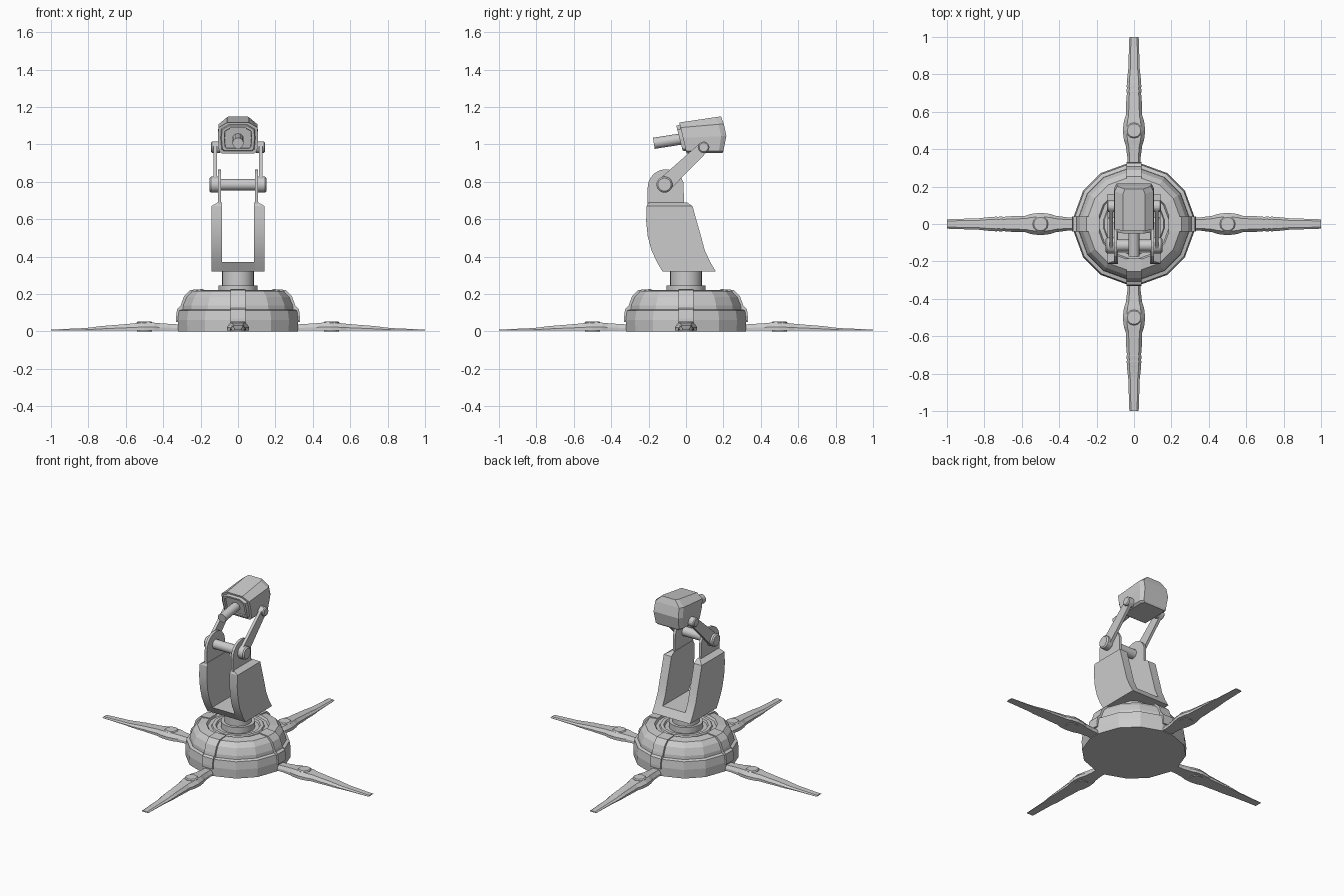
import bpy, bmesh, math
from mathutils import Vector

if "Cube" in bpy.data.objects:
    bpy.data.objects.remove(bpy.data.objects["Cube"])


def finish(name, bm, smooth=None):
    bmesh.ops.recalc_face_normals(bm, faces=bm.faces)
    me = bpy.data.meshes.new(name)
    bm.to_mesh(me)
    bm.free()
    ob = bpy.data.objects.new(name, me)
    bpy.context.collection.objects.link(ob)
    if smooth:
        bpy.ops.object.select_all(action='DESELECT')
        ob.select_set(True)
        bpy.context.view_layer.objects.active = ob
        bpy.ops.object.shade_smooth_by_angle(angle=math.radians(smooth))
    return ob


def loft(name, sections, smooth=None):
    """Skin closed sections (even point count), capping both ends with strips."""
    bm = bmesh.new()
    rings = [[bm.verts.new(p) for p in s] for s in sections]
    n = len(rings[0])
    for a, b in zip(rings, rings[1:]):
        for i in range(n):
            j = (i + 1) % n
            bm.faces.new((a[i], a[j], b[j], b[i]))
    for r in (rings[0], rings[-1]):
        for i in range(n // 2 - 1):
            bm.faces.new((r[i], r[i + 1], r[n - 2 - i], r[n - 1 - i]))
    return finish(name, bm, smooth)


def lathe(name, profile, angles, smooth=None):
    secs = [[(r * math.cos(a), r * math.sin(a), z) for a in angles] for r, z in profile]
    return loft(name, secs, smooth)


def rod(name, a, b, r, sides=16, bevel=0.0):
    """Cylinder between two points, optionally with bevelled ends."""
    a, b = Vector(a), Vector(b)
    d = (b - a).normalized()
    q = d.to_track_quat('Z', 'Y')
    L = (b - a).length
    prof = [(r, 0), (r, L)]
    if bevel:
        prof = [(r - bevel, 0), (r, bevel), (r, L - bevel), (r - bevel, L)]
    secs = [[a + q @ Vector((k * math.cos(t), k * math.sin(t), h))
             for t in (2 * math.pi * i / sides for i in range(sides))] for k, h in prof]
    return loft(name, secs, 35)


def slab(name, pts, x0, x1, smooth=None):
    """Side profile (y, z) extruded along x."""
    return loft(name, [[(x, y, z) for y, z in pts] for x in (x0, x1)], smooth)


# domed base with faceted sides and stepped top
facets = [math.radians(90 * k + a) for k in range(4) for a in (7, 33, 57, 83)]
shell = [(.322, 0), (.325, .06), (.318, .112), (.298, .118), (.296, .14),
         (.278, .185), (.25, .215), (.195, .222), (.187, .208), (.165, .208),
         (.16, .217), (.138, .217), (.132, .205), (.1, .205)]
lathe("base_dome", shell, facets)

# four ribs over the dome
rib = [(.318, .05), (.332, .05), (.332, .07), (.326, .118), (.308, .126),
       (.304, .145), (.288, .19), (.255, .222), (.185, .227), (.185, .2),
       (.25, .2), (.28, .15), (.29, .1), (.3, .06)]
for k in range(4):
    ob = slab("base_rib", [(-r, z) for r, z in rib], -.04, .04)
    ob.rotation_euler.z = k * math.pi / 2

# four tapering legs, each with a raised round joint and a foot pad
stations = [(.28, .036, .036), (.36, .036, .04), (.42, .044, .044), (.45, .054, .047),
            (.5, .06, .048), (.55, .054, .044), (.58, .044, .041), (.65, .042, .035),
            (.7, .038, .031), (.705, .04, .031), (.73, .038, .028), (.735, .04, .028),
            (.76, .036, .025), (.765, .038, .024), (.8, .034, .02), (.82, .031, .018),
            (1.0, .025, .01)]
for k in range(4):
    leg = loft("leg", [[(w, -r, .004), (w, -r, h * .5), (w * .65, -r, h),
                        (-w * .65, -r, h), (-w, -r, h * .5), (-w, -r, .004)]
                       for r, w, h in stations])
    joint = rod("leg_joint", (0, -.5, .03), (0, -.5, .053), .042, 12, .006)
    pad = rod("foot_pad", (0, -.5, 0), (0, -.5, .02), .04, 12)
    for ob in (leg, joint, pad):
        ob.rotation_euler.z = k * math.pi / 2

# swivel collar and post
rod("swivel_collar", (0, 0, .2), (0, 0, .245), .105, 24)
rod("swivel_post", (0, 0, .24), (0, 0, .325), .085, 24)

# curved yoke: floor and two cheeks
front = [(-.125, .32), (-.155, .37), (-.185, .435), (-.205, .51), (-.213, .59), (-.21, .67)]
back = [(.035, .67), (.057, .59), (.08, .51), (.1, .435), (.13, .37), (.16, .32)]
slab("yoke_floor", [front[0], front[1], back[-2], back[-1]], -.09, .09)
hub, pin = Vector((-.115, .785)), Vector((.095, .985))
for s in (1, -1):
    slab("yoke_cheek", front + back, s * .085, s * .143, 30)
    # bevelled shoulder narrowing to the ear plate
    loft("yoke_shoulder", [
        [(s * .085, -.21, .67), (s * .143, -.21, .67), (s * .143, .035, .67), (s * .085, .035, .67)],
        [(s * .087, -.2, .69), (s * .108, -.2, .69), (s * .108, .005, .69), (s * .087, .005, .69)]])
    ear = [(-.205, .68), (-.01, .68)] + [
        (-.1075 + .0975 * math.cos(math.pi * i / 11), .77 + .097 * math.sin(math.pi * i / 11))
        for i in range(12)][:0:-1][::-1] + [(-.205, .75)]
    slab("yoke_ear", ear, s * .09, s * .107)

    # link arm with rounded ends
    d = (pin - hub).angle_signed(Vector((1, 0)))
    arm = []
    for c, r, off in ((hub, .04, math.pi / 2), (pin, .03, -math.pi / 2)):
        for i in range(8):
            t = d + off + math.pi * i / 7
            arm.append((c.x + r * math.cos(t), c.y + r * math.sin(t)))
    slab("link_arm", arm, s * .111, s * .13)
    rod("lower_hub", (s * .1, *hub), (s * .152, *hub), .043, 20, .008)
    rod("head_pin", (s * .09, *pin), (s * .145, *pin), .03, 16, .006)
rod("cross_axle", (-.13, *hub), (.13, *hub), .031, 20)

# tilted head: outline levels run bottom to top, sections run front to back
levels = [(.088, 0), (.102, .1), (.108, .5), (.104, .8), (.058, 1)]
front_line = [(.003, .952), (0, .965), (-.016, 1.035), (-.029, 1.09), (-.036, 1.117)]
back_line = [(.195, .955), (.2, .965), (.216, 1.045), (.202, 1.11), (.187, 1.15)]
mid_f, mid_b = Vector((-.016, 1.035)), Vector((.216, 1.045))
sections = []
for s, k in ((-.03, .66), (-.085, .68), (-.085, .82), (0, .86), (0, 1), (.88, 1), (1, .86)):
    half = []
    for (x, t), f, b in zip(levels, front_line, back_line):
        kz = k if s <= 0 else 1
        f = mid_f + (Vector(f) - mid_f) * kz
        b = mid_b + (Vector(b) - mid_b) * kz
        p = f.lerp(b, s)
        half.append((x * k, p.x, p.y))
    sections.append(half + [(-x, y, z) for x, y, z in reversed(half)])
loft("head", sections)

# nozzle sticking out of the head front
rod("nozzle", (0, -.172, 1.006), (0, .02, 1.036), .03, 12)
